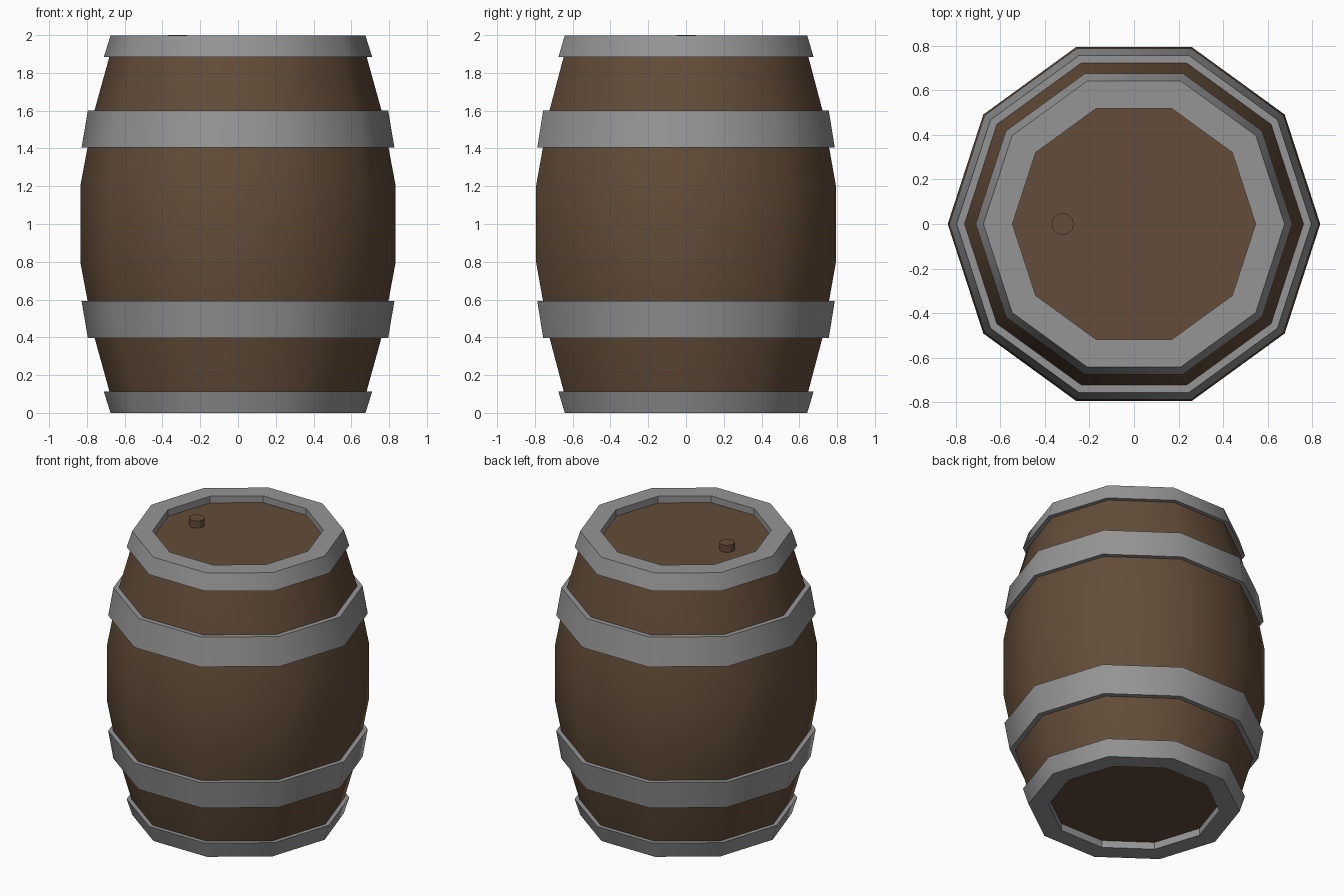
import bpy, bmesh
from math import cos, sin, tau, radians

if "Cube" in bpy.data.objects:
    bpy.data.objects.remove(bpy.data.objects["Cube"])

SIDES = 10


def material(name, rgb):
    m = bpy.data.materials.new(name)
    m.use_nodes = True
    m.diffuse_color = (*rgb, 1)
    bsdf = next(n for n in m.node_tree.nodes if n.type == 'BSDF_PRINCIPLED')
    bsdf.inputs["Base Color"].default_value = (*rgb, 1)
    bsdf.inputs["Roughness"].default_value = 0.8
    return m


wood = material("brown wood", (0.125, 0.073, 0.040))
iron = material("grey iron", (0.30, 0.30, 0.30))


def lathe(name, profile, mat, closed=False, sides=SIDES, center=(0, 0), flat_walls=()):
    """Spin (radius, z) points; closed makes a ring, otherwise the ends are capped."""
    bm = bmesh.new()
    rings = [[bm.verts.new((r * cos(tau * i / sides), r * sin(tau * i / sides), z))
              for i in range(sides)] for r, z in profile]
    count = len(rings)
    flat = []
    for k in range(count if closed else count - 1):
        a, b = rings[k], rings[(k + 1) % count]
        for i in range(sides):
            j = (i + 1) % sides
            f = bm.faces.new((a[i], a[j], b[j], b[i]))
            if k in flat_walls:
                flat.append(f)
    if not closed:
        bm.faces.new(rings[0][::-1])
        bm.faces.new(rings[-1])
    bmesh.ops.recalc_face_normals(bm, faces=bm.faces[:])
    bm.faces.index_update()
    flat_ids = [f.index for f in flat]
    mesh = bpy.data.meshes.new(name)
    bm.to_mesh(mesh)
    bm.free()
    mesh.materials.append(mat)
    ob = bpy.data.objects.new(name, mesh)
    ob.location = (*center, 0)
    bpy.context.collection.objects.link(ob)
    bpy.ops.object.select_all(action='DESELECT')
    ob.select_set(True)
    bpy.context.view_layer.objects.active = ob
    bpy.ops.object.shade_smooth_by_angle(angle=radians(40))
    for i in flat_ids:
        mesh.polygons[i].use_smooth = False
    return ob


# Bulging wooden body with recessed ends
upper = [(0.835, 1.2), (0.76, 1.6), (0.663, 1.95)]
body = [(r, 2 - z) for r, z in reversed(upper)] + upper
lathe("barrel_body", body, wood)

# Iron hoops, mirrored about the middle of the barrel
rim = [(0.71, 1.885), (0.675, 1.997), (0.545, 1.997), (0.545, 1.945), (0.64, 1.885)]
hoop = [(0.828, 1.405), (0.795, 1.6), (0.72, 1.6), (0.76, 1.405)]
for side in ("upper", "lower"):
    for label, shape, walls in (("rim", rim, (2,)), ("hoop", hoop, ())):
        pts = shape if side == "upper" else [(r, 1.997 - z) for r, z in shape]
        lathe(f"{side}_{label}", pts, iron, closed=True, flat_walls=walls)

# Small stopper in the lid
lathe("stopper", [(0.05, 1.92), (0.05, 2.0)], wood, sides=12,
      center=(-0.32, 0), flat_walls=(0,))
